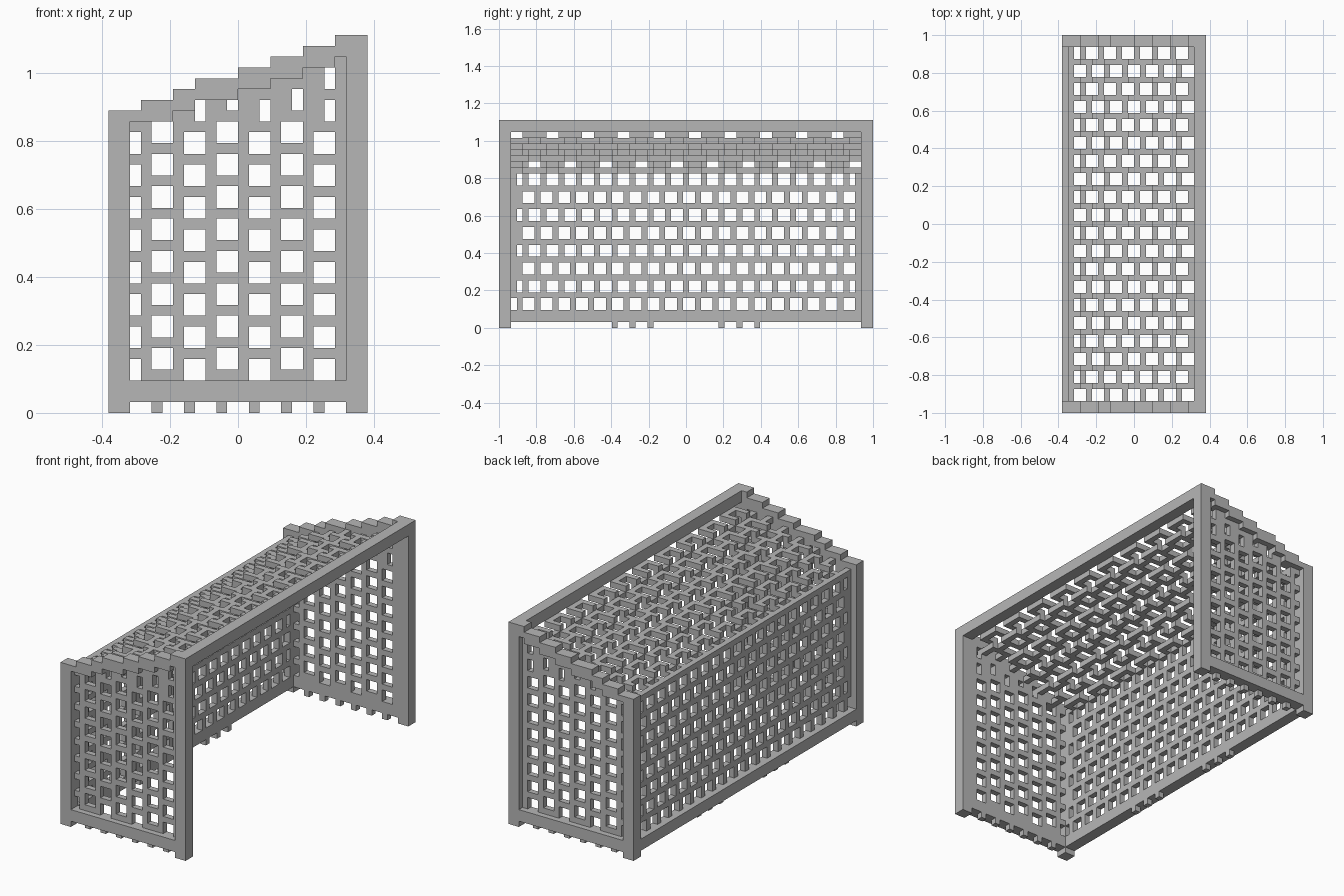
import bpy
import bmesh
from mathutils import Vector

cube = bpy.data.objects.get("Cube")
if cube:
    bpy.data.objects.remove(cube)

# Grid of cells: depth, width, height
NX, NY, NZ = 24, 63, 35
U = 2 / NY

grey = bpy.data.materials.new("light grey")
grey.use_nodes = True
COLOUR = (0.47, 0.47, 0.47, 1)
grey.diffuse_color = COLOUR
grey.node_tree.nodes["Principled BSDF"].inputs["Base Color"].default_value = COLOUR


def box(x0, x1, y0, y1, z0, z1):
    return {(x, y, z) for x in range(x0, x1) for y in range(y0, y1) for z in range(z0, z1)}


def mirrored(cells):
    return cells | {(x, NY - 1 - y, z) for x, y, z in cells}


# Stepped rails: start, end, underside, top
RAIL = [(0, 3, 27, 28), (3, 6, 27, 29), (6, 8, 28, 30), (8, 12, 29, 31),
        (12, 15, 30, 32), (15, 18, 31, 33), (18, 21, 32, 34), (21, NX, 33, NZ)]


def rail_bottom(x):
    return next(low for a, b, low, high in RAIL if a <= x < b)


# Height of the roof net: rises one cell at each of these depths
RISES = (4, 6, 8, 12, 16, 20)


def roof_height(x):
    return 26 + sum(x >= r for r in RISES)


# Frame: posts, stepped rails, base and crossbar
side = box(0, 2, 0, 2, 0, 28) | box(22, NX, 0, 2, 0, NZ) | box(0, NX, 0, 2, 1, 3)
for a, b, low, high in RAIL:
    side |= box(a, b, 0, 2, low, high)
frame = mirrored(side) | box(0, 2, 0, NY, 1, 3) | box(22, NX, 0, NY, 33, NZ)

# Side nets: straight uprights with staggered rungs
side_net = set()
for x in range(2, 22):
    for z in range(3, rail_bottom(x)):
        rung = 0 if (x // 3) % 2 else 2
        if x % 3 == 0 or z % 3 == rung or (z >= 27 and x % 3 == 1):
            side_net.add((x, 1, z))
side_net = mirrored(side_net)

# Back net: straight rungs with staggered uprights
back_net = set()
for y in range(2, NY - 2):
    for z in range(3, 27):
        corner = y in (2, NY - 3) and z >= 5
        if z % 3 == 2 or y % 3 == (z // 3 + 1) % 2 or corner:
            back_net.add((1, y, z))

# Roof net: stepped strands with staggered cross pieces
roof_net = set()
for x in range(1, 22):
    z = roof_height(x)
    for y in range(2, NY - 2):
        row = (y - 2) // 3
        if y % 3 == 1:
            roof_net |= box(x, x + 1, y, y + 1, z, roof_height(x + 1) + 1)
        elif x % 3 == (row + 1) % 2:
            roof_net.add((x, y, z))

# Net ties under the base
ties = mirrored({(x, 1, 0) for x in range(4, 20, 3)})
ties |= mirrored({(1, y, 0) for y in (19, 22, 25)})

parts = {"goal_frame": frame, "side_nets": side_net, "back_net": back_net,
         "roof_net": roof_net, "net_ties": ties}
solid = set().union(*parts.values())
origin = Vector((NX / 2, NY / 2, 0))


# Build the exposed faces of each part
def build(name, cells):
    bm = bmesh.new()
    verts = {}

    def vert(p):
        key = tuple(p)
        if key not in verts:
            verts[key] = bm.verts.new((Vector(key) - origin) * U)
        return verts[key]

    for cell in cells:
        for axis in range(3):
            for step in (0, 1):
                near = list(cell)
                near[axis] += 2 * step - 1
                if tuple(near) in solid:
                    continue
                b, c = (axis + 1) % 3, (axis + 2) % 3
                corners = []
                for db, dc in ((0, 0), (1, 0), (1, 1), (0, 1)):
                    p = list(cell)
                    p[axis] += step
                    p[b] += db
                    p[c] += dc
                    corners.append(vert(p))
                bm.faces.new(corners if step else corners[::-1])
    mesh = bpy.data.meshes.new(name)
    bm.to_mesh(mesh)
    bm.free()
    mesh.materials.append(grey)
    bpy.context.collection.objects.link(bpy.data.objects.new(name, mesh))


used = set()
for name, cells in parts.items():
    build(name, cells - used)
    used |= cells
